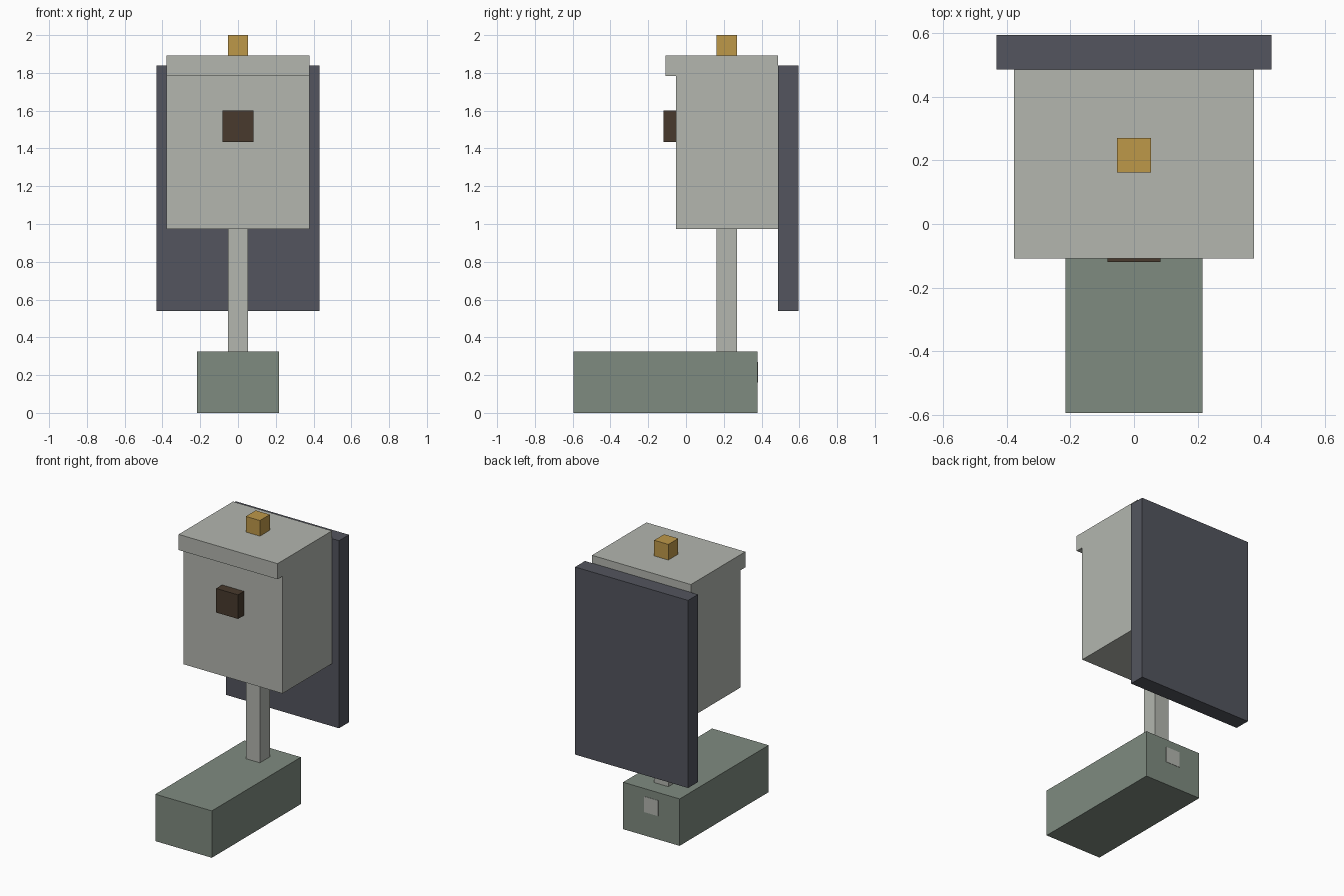
import bpy

U = 2 / 18.5  # one modelling module

if "Cube" in bpy.data.objects:
    bpy.data.objects.remove(bpy.data.objects["Cube"], do_unlink=True)


def material(name, hex_code):
    """Flat material from an sRGB hex code, stored as linear values."""
    channels = [int(hex_code[i:i + 2], 16) / 255 for i in (0, 2, 4)]
    color = [c / 12.92 if c < 0.04045 else ((c + 0.055) / 1.055) ** 2.4 for c in channels]
    mat = bpy.data.materials.new(name)
    mat.use_nodes = True
    mat.diffuse_color = (*color, 1)
    bsdf = next(n for n in mat.node_tree.nodes if n.type == "BSDF_PRINCIPLED")
    bsdf.inputs["Base Color"].default_value = (*color, 1)
    return mat


def box(name, mat, half_width, y, z):
    """Box centred on x, with y and z ranges given in modules."""
    bpy.ops.mesh.primitive_cube_add(size=1)
    obj = bpy.context.object
    obj.name = obj.data.name = name
    size = (2 * half_width, y[1] - y[0], z[1] - z[0])
    centre = (0, sum(y) / 2, sum(z) / 2)
    for v in obj.data.vertices:
        v.co = [(c + s * p) * U for c, s, p in zip(centre, size, v.co)]
    obj.data.materials.append(mat)
    return obj


light_grey = material("light grey", "B3B6AF")
slate = material("dark slate", "53555E")
green = material("grey green", "7F8B80")
gold = material("gold", "BE9849")
brown = material("dark brown", "483A2D")

# Base block with a flush plug on its back
box("base", green, 2, (-5.5, 3.5), (0, 3))
box("base_back_plug", light_grey, 0.5, (3.45, 3.52), (1.5, 2.5))

# Post, head and overhanging lid
box("post", light_grey, 0.5, (1.5, 2.5), (2.9, 9.1))
box("head", light_grey, 3.5, (-0.5, 4.5), (9, 16.5))
box("lid", light_grey, 3.5, (-1, 4.5), (16.5, 17.5))

# Knob on top, block on the front, panel behind
box("top_knob", gold, 0.5, (1.5, 2.5), (17.5, 18.5))
box("front_block", brown, 0.77, (-1.1, -0.5), (13.27, 14.81))
box("back_panel", slate, 4, (4.5, 5.5), (5, 17))
